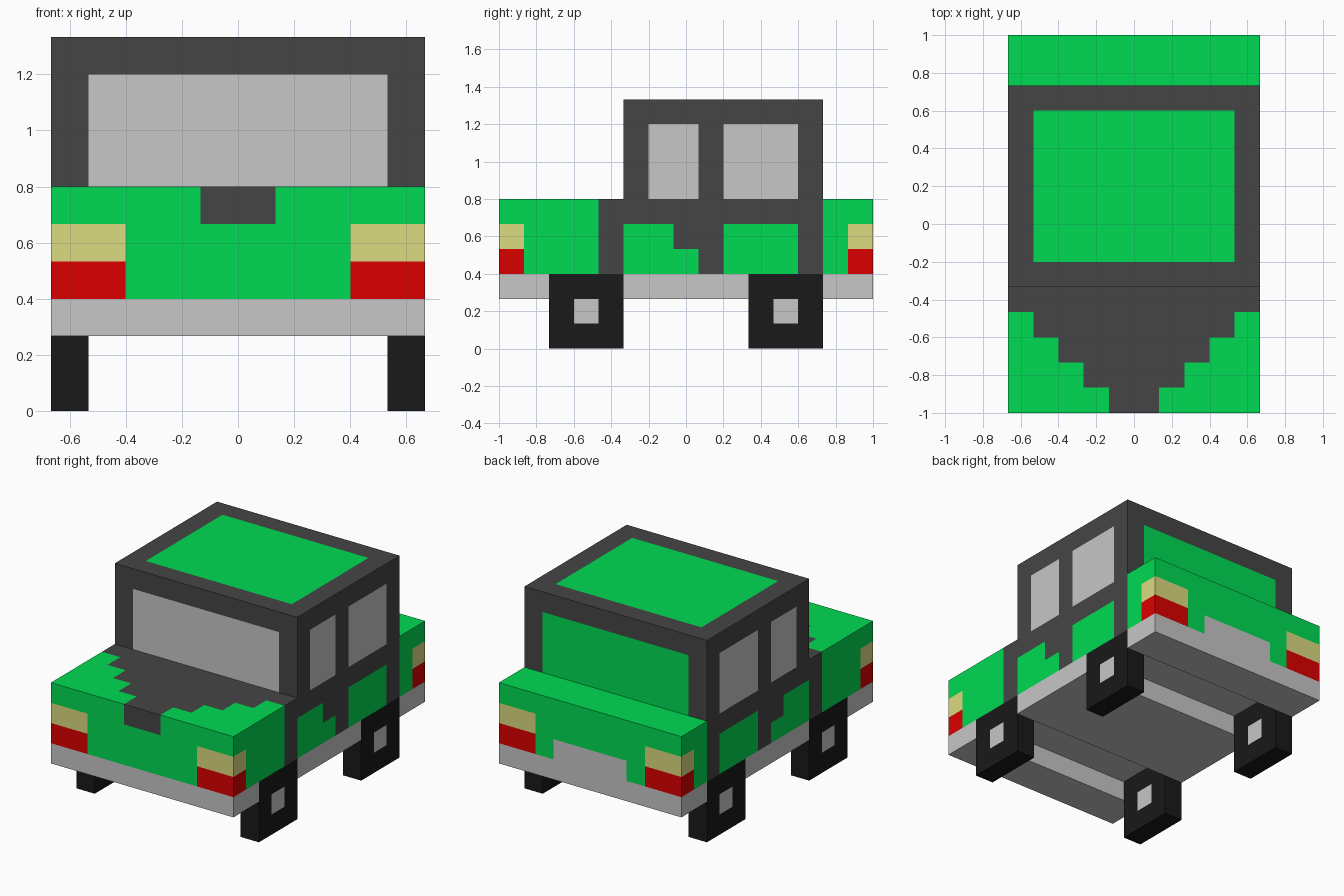
import bpy
import bmesh
from mathutils import Vector

if "Cube" in bpy.data.objects:
    bpy.data.objects.remove(bpy.data.objects["Cube"], do_unlink=True)

U = 2 / 15  # one block: every edge of the car lies on this grid


def srgb(h):
    def lin(c):
        return c / 12.92 if c <= 0.04045 else ((c + 0.055) / 1.055) ** 2.4
    return tuple(lin(int(h[i:i + 2], 16) / 255) for i in (0, 2, 4)) + (1.0,)


COLOURS = [("green paint", "00DB52"), ("dark grey trim", "454545"),
           ("light grey", "C7C7C7"), ("tyre black", "191919"),
           ("lamp red", "DB0000"), ("lamp yellow", "DBDB80")]
GREEN, DARK, GREY, BLACK, RED, YELLOW = range(6)
materials = []
for mat_name, code in COLOURS:
    m = bpy.data.materials.new(mat_name)
    m.use_nodes = True
    m.diffuse_color = srgb(code)
    bsdf = next(n for n in m.node_tree.nodes if n.type == 'BSDF_PRINCIPLED')
    bsdf.inputs["Base Color"].default_value = srgb(code)
    materials.append(m)


def block(name, lo, hi, cuts, paint):
    """Box from lo to hi in blocks, sliced at the cuts of each axis, painted by a rule."""
    bm = bmesh.new()
    bmesh.ops.create_cube(bm, size=1)
    lo, hi = Vector(lo), Vector(hi)
    for v in bm.verts:
        v.co = Vector([l + (c + 0.5) * (h - l) for l, h, c in zip(lo, hi, v.co)])
    for axis in range(3):
        normal = Vector([float(i == axis) for i in range(3)])
        for c in cuts[axis]:
            bmesh.ops.bisect_plane(bm, geom=bm.verts[:] + bm.edges[:] + bm.faces[:],
                                   dist=1e-5, plane_co=normal * c, plane_no=normal)
    bm.normal_update()
    for f in bm.faces:
        f.material_index = paint(f.calc_center_median(), f.normal)
    bmesh.ops.scale(bm, vec=(U, U, U), verts=bm.verts)
    mesh = bpy.data.meshes.new(name)
    bm.to_mesh(mesh)
    bm.free()
    for m in materials:
        mesh.materials.append(m)
    ob = bpy.data.objects.new(name, mesh)
    bpy.context.collection.objects.link(ob)


def paint_body(p, n):
    x, y, z = abs(p.x), p.y, p.z
    if n.z < -0.5:
        return GREY
    # bonnet with stepped dark wedge, green rear deck
    if n.z > 0.5:
        if y > 5.5:
            return GREEN
        return DARK if y > -3.5 or x < y + 8.5 - (y + 7.5) % 1 + 0.01 else GREEN
    # wrap-around lamps at all four corners
    lamp = abs(y) > 6.5 if abs(n.x) > 0.5 else x > 3
    if lamp and z < 5:
        return RED if z < 4 else YELLOW
    # doors
    if abs(n.x) > 0.5:
        if not -3.5 < y < 5.5:
            return GREEN
        rear_panel = 1.5 < y < 4.5 and z < 5
        front_panel = -2.5 < y < 0.5 and z < (5 if y < -0.5 else 4)
        return GREEN if rear_panel or front_panel else DARK
    # grille notch at the front, plate recess at the back
    if n.y < 0:
        return DARK if x < 1 and z > 5 else GREEN
    return GREY if x < 2 and z < 4 else GREEN


def paint_cabin(p, n):
    x, y, z = abs(p.x), p.y, p.z
    if abs(n.z) > 0.5:
        return GREEN if n.z > 0 and x < 4 and -1.5 < y < 4.5 else DARK
    if abs(n.x) > 0.5:
        window = z < 9 and (-1.5 < y < 0.5 or 1.5 < y < 4.5)
        return GREY if window else DARK
    # windscreen in front, painted panel behind
    if x < 4 and z < 9:
        return GREY if n.y < 0 else GREEN
    return DARK


def paint_wheel(p, n):
    hub = abs(n.x) > 0.5 and abs(abs(p.y) - 4) < 0.5 and 1 < p.z < 2
    return GREY if hub else BLACK


# Body shell and cabin
block("body", (-5, -7.5, 3), (5, 7.5, 6),
      (range(-4, 5), [-6.5, -5.5, -4.5, -3.5, -2.5, -0.5, 0.5, 1.5, 4.5, 5.5, 6.5], [4, 5]),
      paint_body)
block("cabin", (-5, -2.5, 6), (5, 5.5, 10),
      ([-4, 4], [-1.5, 0.5, 1.5, 4.5], [9]), paint_cabin)

# Lower chassis: three slabs with wheel channels between them
for name, y0, y1 in (("front_bumper", -7.5, -5.5), ("chassis_floor", -2.5, 2.5),
                     ("rear_bumper", 5.5, 7.5)):
    block(name, (-5, y0, 2), (5, y1, 3), ([], [], []), lambda p, n: GREY)

# Square wheels with hubs on both faces
for end, y in (("front", -4), ("rear", 4)):
    for side, x in (("left", 4.5), ("right", -4.5)):
        block(f"{end}_{side}_wheel", (x - 0.5, y - 1.5, 0), (x + 0.5, y + 1.5, 3),
              ([], [y - 0.5, y + 0.5], [1, 2]), paint_wheel)
